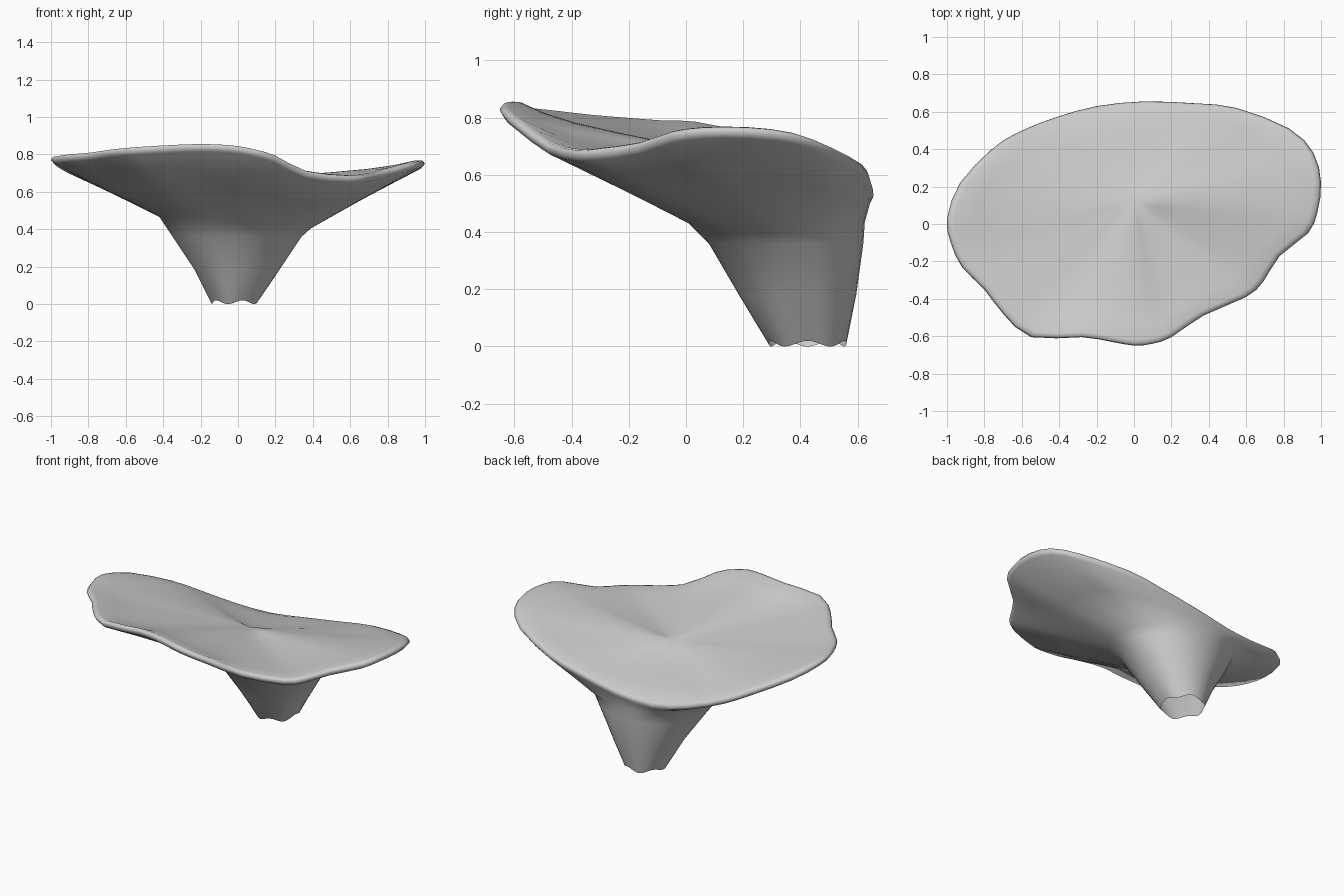
import bpy, bmesh, math
from mathutils import Vector

if "Cube" in bpy.data.objects:
    bpy.data.objects.remove(bpy.data.objects["Cube"])

# Wavy outer edge of the cap, counter-clockwise from the front
RIM = [(0, -.65, .83), (.1, -.64, .81), (.2, -.605, .78), (.37, -.49, .695), (.6, -.39, .67),
       (.69, -.31, .675), (.78, -.17, .695), (.93, -.05, .735), (.98, .06, .75), (1, .22, .75),
       (.96, .38, .73), (.83, .51, .68), (.55, .62, .62), (.33, .645, .575), (.05, .655, .525),
       (-.2, .63, .50), (-.42, .57, .53), (-.62, .49, .59), (-.76, .4, .65), (-.93, .22, .725),
       (-1, .03, .77), (-.98, -.1, .775), (-.92, -.23, .785), (-.8, -.35, .795), (-.7, -.48, .81),
       (-.55, -.605, .825), (-.28, -.605, .84), (-.12, -.63, .84)]
dip = Vector((0, .12, .66))          # lowest area of the top surface


def smooth_loop(pts):
    """Add a curved midpoint between each pair of points."""
    n, out = len(pts), []
    for i, p in enumerate(pts):
        a, b, c = pts[i - 1], pts[(i + 1) % n], pts[(i + 2) % n]
        out += [p, (p + b) * .5625 - (a + c) * .0625]
    return out


rim = smooth_loop([Vector(p) for p in RIM])
ang = [math.atan2(p.y / .65, p.x) for p in rim]


def oval(cx, cy, rx, ry, z, lean=0):
    """Stem cross-section; lean raises the left edge."""
    return [Vector((cx + rx * math.cos(a), cy + ry * math.sin(a), z - lean * math.cos(a)))
            for a in ang]


def inset(f, dz):
    """Rim loop drawn in towards the dip, with a vertical offset."""
    return [Vector((p.x + (dip.x - p.x) * f, p.y + (dip.y - p.y) * f,
                    p.z + (dip.z - p.z) * f + dz)) for p in rim]


mid = oval(-.015, .315, .405, .31, .435, .03)
under = inset(.02, -.022)
half = [u.lerp(m, .5) for u, m in zip(under, mid)]
foot = oval(-.015, .425, .125, .135, .01)
for i, p in enumerate(foot):
    p.z += .01 * math.cos(5 * ang[i])

loops = [foot,
         oval(-.005, .39, .225, .205, .18),
         oval(-.005, .35, .345, .27, .36),
         mid, half, under, rim,
         inset(.012, .016), inset(.04, .02), inset(.15, .01), inset(.3, 0),
         inset(.5, -.005), inset(.7, 0), inset(.87, 0)]

# Fungus: stem, underside, rolled rim and top as one skin, open at the foot
bm = bmesh.new()
rings = [[bm.verts.new(p) for p in loop] for loop in loops]
n = len(rim)
for a, b in zip(rings, rings[1:]):
    for i in range(n):
        j = (i + 1) % n
        bm.faces.new((a[i], a[j], b[j], b[i]))
centre = bm.verts.new(dip)
for i in range(n):
    bm.faces.new((rings[-1][i], rings[-1][(i + 1) % n], centre))

# Relax the top so that it sags evenly
top = [v for ring in rings[9:] for v in ring] + [centre]
for _ in range(12):
    bmesh.ops.smooth_vert(bm, verts=top, factor=.5, use_axis_z=True)

bmesh.ops.recalc_face_normals(bm, faces=bm.faces)
low = min(v.co.z for v in bm.verts)
for v in bm.verts:
    v.co.z -= low
me = bpy.data.meshes.new("shelf_mushroom")
bm.to_mesh(me)
bm.free()
me.shade_smooth()
ob = bpy.data.objects.new("shelf_mushroom", me)
bpy.context.collection.objects.link(ob)
